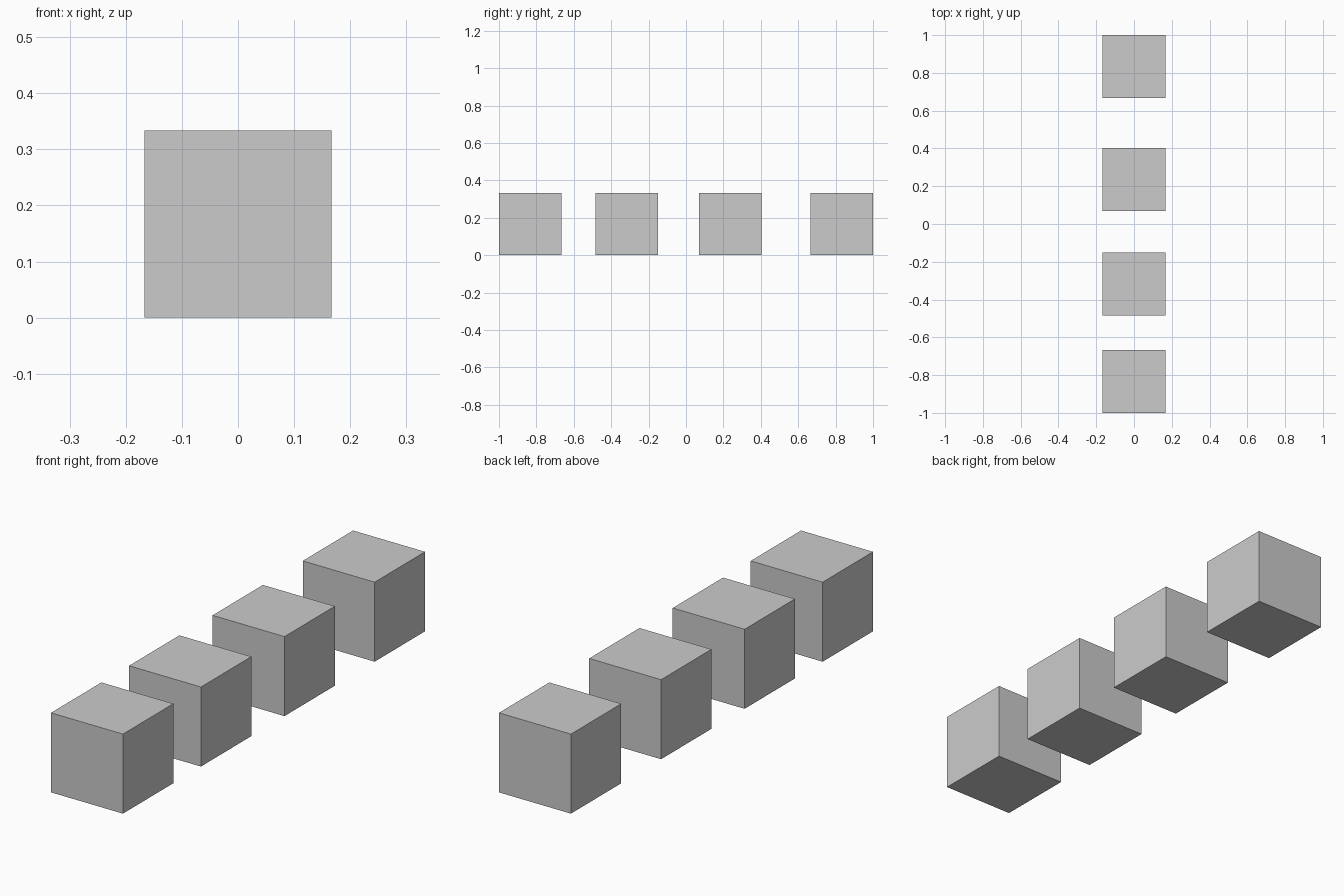
import bpy

if "Cube" in bpy.data.objects:
    bpy.data.objects.remove(bpy.data.objects["Cube"])

SIZE = 1 / 3
FIRST_GAP = 0.1832   # each gap is 1.2 times the one before
GROWTH = 1.2

# Row of four equal cubes with widening gaps, front to back
y = -1 + SIZE / 2
gap = FIRST_GAP
for i in range(4):
    bpy.ops.mesh.primitive_cube_add(size=SIZE, location=(0, y, SIZE / 2))
    bpy.context.object.name = f"cube_{i + 1}"
    y += SIZE + gap
    gap *= GROWTH
